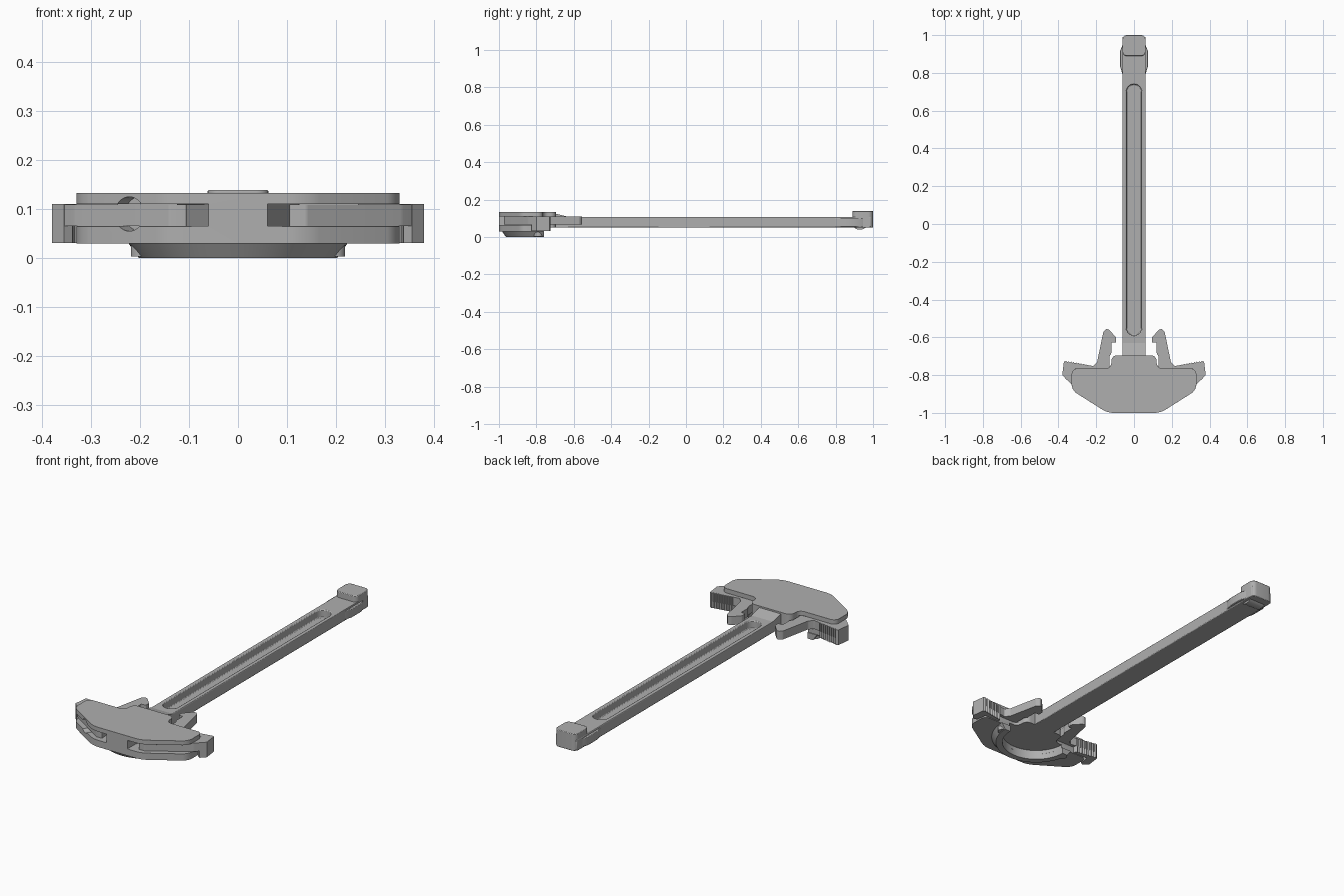
import bpy
import bmesh
from math import sin, cos, pi, radians, hypot
from mathutils import Matrix, Vector

old = bpy.data.objects.get("Cube")
if old:
    bpy.data.objects.remove(old, do_unlink=True)

grey = bpy.data.materials.new("satin_grey")
grey.use_nodes = True
tone = (0.43, 0.43, 0.43, 1)
grey.diffuse_color = tone
grey.node_tree.nodes["Principled BSDF"].inputs["Base Color"].default_value = tone


def finish(name, bm):
    bmesh.ops.recalc_face_normals(bm, faces=bm.faces)
    mesh = bpy.data.meshes.new(name)
    bm.to_mesh(mesh)
    bm.free()
    mesh.materials.append(grey)
    ob = bpy.data.objects.new(name, mesh)
    bpy.context.collection.objects.link(ob)
    return ob


def prism(name, pts, z0, z1, radius=0, side=1):
    """Extrude an outline upward, with optional rounded corners."""
    bm = bmesh.new()
    base = bm.faces.new([bm.verts.new((x * side, y, z0)) for x, y in pts])
    ext = bmesh.ops.extrude_face_region(bm, geom=[base])
    for v in ext["geom"]:
        if isinstance(v, bmesh.types.BMVert):
            v.co.z = z1
    if radius:
        upright = [e for e in bm.edges
                   if abs(e.verts[0].co.z - e.verts[1].co.z) > 1e-4]
        bmesh.ops.bevel(bm, geom=upright, offset=radius, segments=6,
                        profile=0.5, affect='EDGES', clamp_overlap=True)
    return finish(name, bm)


def both(half):
    """Complete a half outline by reflecting it in x."""
    return half + [(-x, y) for x, y in reversed(half)]


def box(name, x0, x1, y0, y1, z0, z1, radius=0):
    return prism(name, [(x0, y0), (x1, y0), (x1, y1), (x0, y1)], z0, z1, radius)


def cylinder(name, at, r, depth, axis=(0, 0, 1)):
    bm = bmesh.new()
    turn = Vector((0, 0, 1)).rotation_difference(Vector(axis)).to_matrix().to_4x4()
    bmesh.ops.create_cone(bm, cap_ends=True, segments=48, radius1=r, radius2=r,
                          depth=depth, matrix=Matrix.Translation(at) @ turn)
    return finish(name, bm)


def apply(ob, mod):
    bpy.context.view_layer.objects.active = ob
    bpy.ops.object.modifier_apply(modifier=mod.name)


def cut(ob, cutter):
    mod = ob.modifiers.new("cut", 'BOOLEAN')
    mod.operation = 'DIFFERENCE'
    mod.solver = 'EXACT'
    mod.object = cutter
    apply(ob, mod)
    bpy.data.objects.remove(cutter, do_unlink=True)


def soften(ob, width):
    mod = ob.modifiers.new("soft_edges", 'BEVEL')
    mod.width = width
    mod.segments = 2
    mod.limit_method = 'ANGLE'
    mod.angle_limit = radians(50)


# Grip body with side slots, pocket below and thumb scoop
body = prism("grip_body", both([
    (0.14, -1.0), (0.33, -0.88), (0.33, -0.765), (0.12, -0.765), (0.12, -0.695)]),
    0.03, 0.133, 0.03)
for s in (-1, 1):
    cut(body, prism("slot_cutter", [
        (0.06, -1.1), (0.45, -1.1), (0.45, -0.68), (0.125, -0.68),
        (0.125, -0.8), (0.06, -0.93)], 0.065, 0.11, 0, s))
cut(body, cylinder("scoop_cutter", (-0.222, -0.948, 0.09), 0.035, 0.08,
                   (-0.53, -0.85, 0)))
cut(body, cylinder("pocket_cutter", (0, -0.76, 0.02), 0.17, 0.06))
soften(body, 0.003)

# Tapered crescent lip beneath the grip
N = 32
arc = [pi + pi * i / N for i in range(N + 1)]
lip = prism("lower_lip",
            [(0.225 * cos(a), -0.76 + 0.225 * sin(a)) for a in arc] +
            [(0.17 * cos(a), -0.76 + 0.17 * sin(a)) for a in reversed(arc)],
            0, 0.032)
for v in lip.data.vertices:
    if v.co.z < 0.01 and hypot(v.co.x, v.co.y + 0.76) > 0.2:
        v.co.x *= 0.9
        v.co.y = -0.76 + (v.co.y + 0.76) * 0.9

# Neck ramp between grip and shaft
ramp = box("neck_ramp", -0.062, 0.062, -0.72, -0.63, 0.052, 0.131)
for v in ramp.data.vertices:
    if v.co.y > -0.65 and v.co.z > 0.1:
        v.co.z = 0.108

# Long shaft with a rounded channel
shaft = box("shaft", -0.062, 0.062, -0.78, 0.99, 0.05, 0.108)
cut(shaft, box("channel_cutter", -0.04, 0.04, -0.59, 0.74, 0.068, 0.2, 0.0395))
soften(shaft, 0.004)

# Shaft end: raised block, side wings and foot
head = box("end_block", -0.062, 0.062, 0.89, 1.0, 0.05, 0.139, 0.025)
soften(head, 0.003)
wings = prism("end_wings", both([
    (0.06, 0.79), (0.074, 0.835), (0.074, 0.915), (0.06, 0.95)]), 0.055, 0.1)
soften(wings, 0.003)
foot = cylinder("end_foot", (0, 0.93, 0.085), 0.046, 0.09, (1, 0, 0))

# Latch levers, ridged finger pads and pivot pins on each side
for s, label in ((1, "left"), (-1, "right")):
    lever = prism(label + "_latch", [
        (0.105, -0.972), (0.14, -0.972), (0.335, -0.845), (0.378, -0.8),
        (0.37, -0.732), (0.355, -0.73), (0.215, -0.752), (0.195, -0.73),
        (0.162, -0.57), (0.147, -0.555), (0.132, -0.56), (0.095, -0.6),
        (0.095, -0.627), (0.12, -0.627), (0.12, -0.685), (0.13, -0.7),
        (0.13, -0.8)], 0.0655, 0.1095, 0.004, s)

    teeth = []
    for i in range(9):
        x = 0.358 - 0.013 * i
        y = -0.724 - 0.0022 * i
        teeth += [(x, y), (x - 0.006, y - 0.009)]
    prism(label + "_finger_pad", [
        (0.245, -0.762), (0.333, -0.762), (0.338, -0.814), (0.355, -0.826),
        (0.38, -0.8), (0.371, -0.73)] + teeth, 0.031, 0.11, 0, s)
    pin = cylinder(label + "_pivot_pin", (s * 0.195, -0.79, 0.06), 0.024, 0.1)
    pin.location.z = -0.007

# Smooth rounded surfaces while keeping crisp edges
bpy.ops.object.select_all(action='DESELECT')
for ob in bpy.context.scene.objects:
    if ob.type == 'MESH':
        ob.select_set(True)
        bpy.context.view_layer.objects.active = ob
bpy.ops.object.shade_smooth_by_angle(angle=radians(35))
